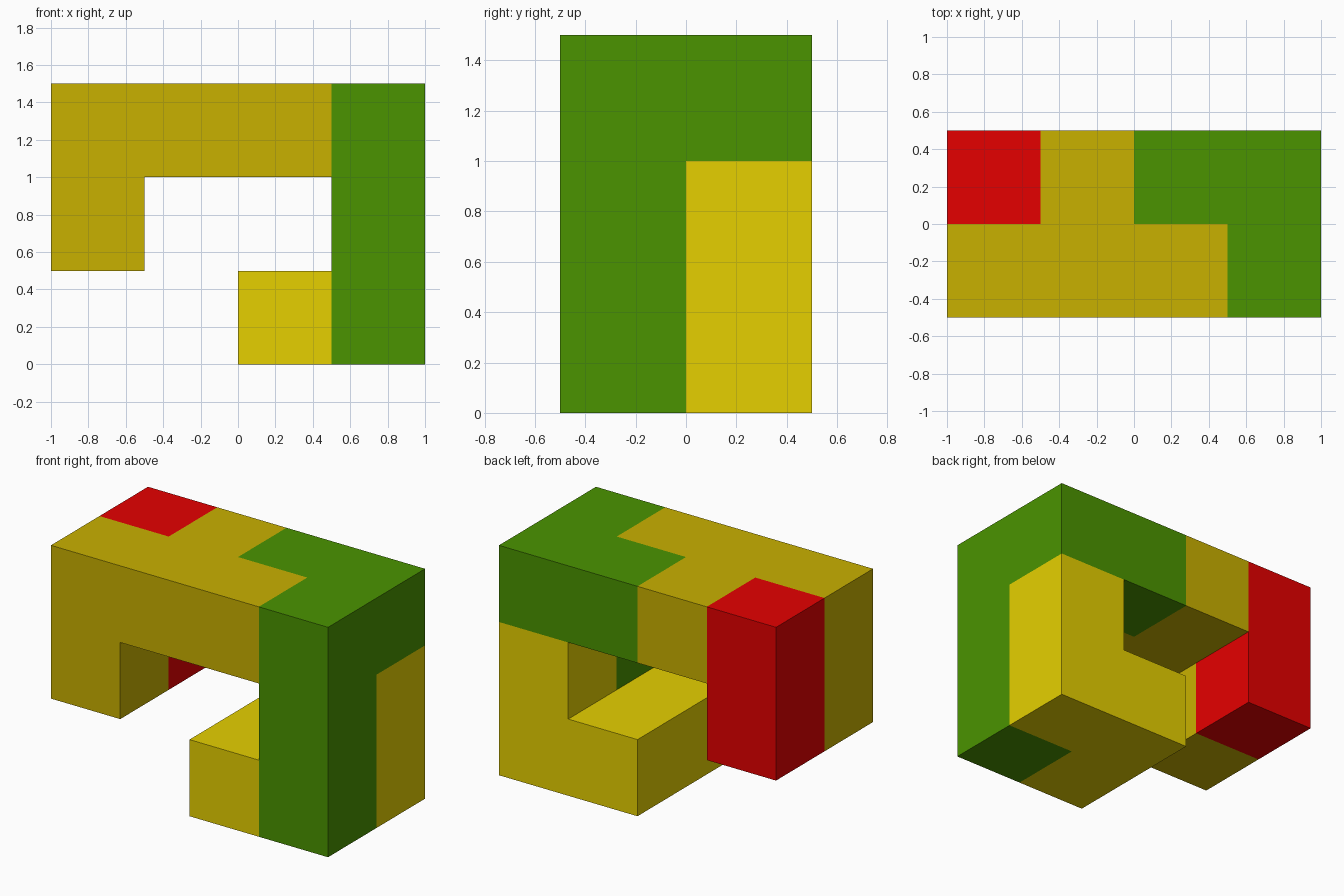
import bpy, bmesh
from mathutils import Vector

if "Cube" in bpy.data.objects:
    bpy.data.objects.remove(bpy.data.objects["Cube"])

S = 0.5  # cube size

# Each piece: linear colour and the grid cells (x, y, z) it fills
PIECES = {
    "ochre": ((0.584, 0.440, 0.0, 1), [(0, 0, 1), (0, 0, 2), (1, 0, 2), (2, 0, 2), (1, 1, 2)]),
    "yellow": ((0.791, 0.631, 0.0, 1), [(2, 0, 0), (2, 1, 0), (3, 1, 0), (3, 1, 1)]),
    "green": ((0.069, 0.296, 0.0, 1), [(3, 0, 0), (3, 0, 1), (3, 0, 2), (3, 1, 2), (2, 1, 2)]),
    "red": ((0.785, 0.0, 0.0, 1), [(0, 1, 1), (0, 1, 2)]),
}
filled = {c for _, cells in PIECES.values() for c in cells}

mesh = bpy.data.meshes.new("interlocking_blocks")
bm = bmesh.new()


def add_cell(cell, index):
    """Add the exposed faces of one cube."""
    centre = Vector(((cell[0] - 1.5) * S, (cell[1] - 0.5) * S, (cell[2] + 0.5) * S))
    for axis in range(3):
        for sign in (-1, 1):
            n = Vector((0, 0, 0))
            n[axis] = sign
            if tuple(c + int(d) for c, d in zip(cell, n)) in filled:
                continue
            u = Vector((0, 0, 0))
            u[(axis + 1) % 3] = 1
            v = n.cross(u)
            corners = [n + u * a + v * b for a, b in ((-1, -1), (1, -1), (1, 1), (-1, 1))]
            face = bm.faces.new([bm.verts.new(centre + c * S / 2) for c in corners])
            face.material_index = index


# Coloured pieces joined into one solid
for i, (name, (colour, cells)) in enumerate(PIECES.items()):
    mat = bpy.data.materials.new(name)
    mat.diffuse_color = colour
    mat.use_nodes = True
    mat.node_tree.nodes["Principled BSDF"].inputs["Base Color"].default_value = mat.diffuse_color
    mesh.materials.append(mat)
    for cell in cells:
        add_cell(cell, i)

# Weld the shared corners
bmesh.ops.remove_doubles(bm, verts=bm.verts[:], dist=0.001)
bm.to_mesh(mesh)
bm.free()
bpy.context.collection.objects.link(bpy.data.objects.new("interlocking_blocks", mesh))
